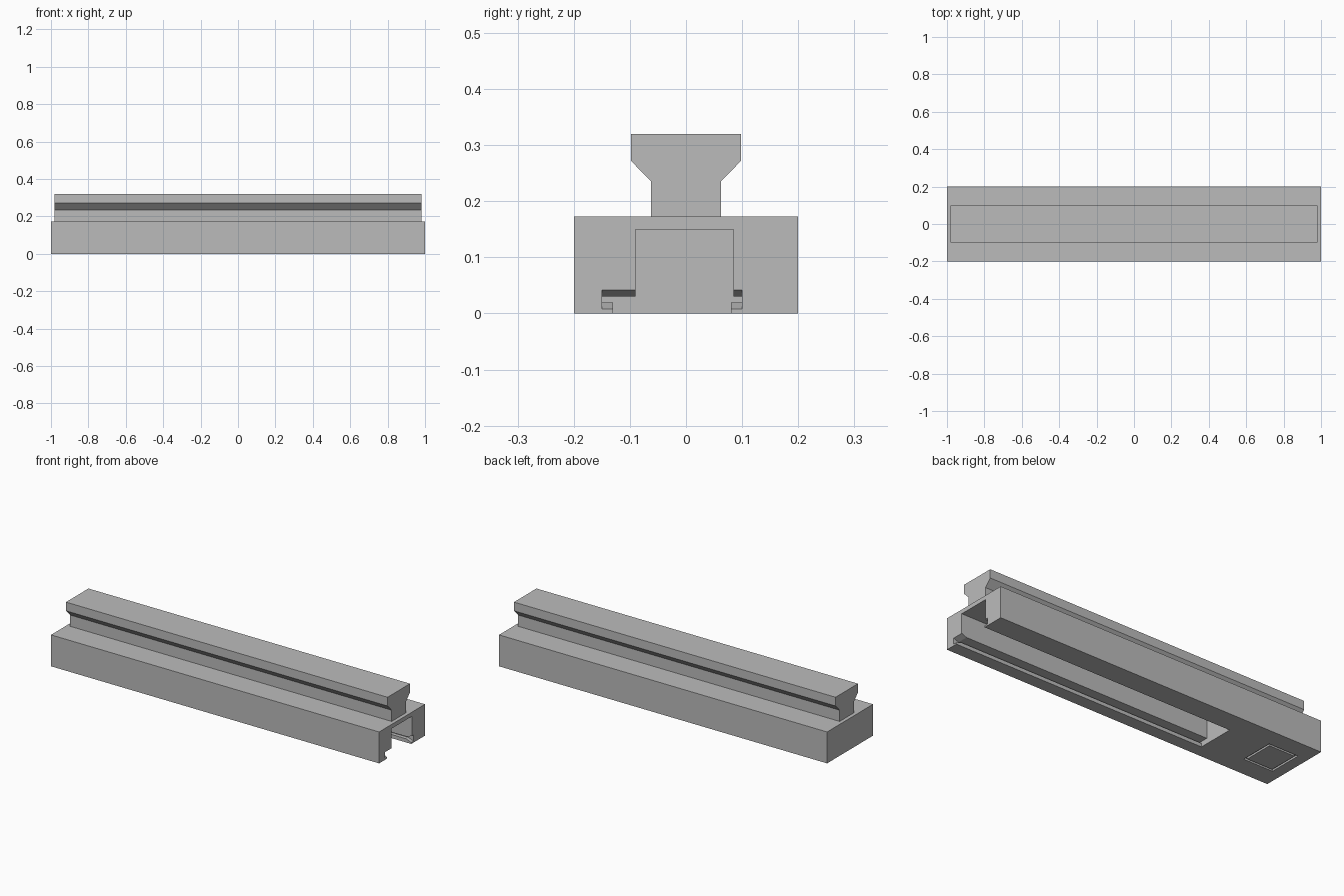
import bpy, bmesh

cube = bpy.data.objects.get("Cube")
if cube:
    bpy.data.objects.remove(cube, do_unlink=True)

grey = bpy.data.materials.new("plain_grey")
grey.use_nodes = True
COLOUR = (0.5, 0.5, 0.5, 1)
grey.diffuse_color = COLOUR
grey.node_tree.nodes["Principled BSDF"].inputs["Base Color"].default_value = COLOUR


def loft(name, sections):
    """Skin (x, [(y, z), ...]) sections along x and cap both ends."""
    bm = bmesh.new()
    rings = [[bm.verts.new((x, y, z)) for y, z in pts] for x, pts in sections]
    for a, b in zip(rings, rings[1:]):
        for i in range(len(a)):
            j = (i + 1) % len(a)
            bm.faces.new((a[i], a[j], b[j], b[i]))
    bm.faces.new(rings[0])
    bm.faces.new(rings[-1])
    bmesh.ops.recalc_face_normals(bm, faces=bm.faces[:])
    mesh = bpy.data.meshes.new(name)
    bm.to_mesh(mesh)
    bm.free()
    mesh.materials.append(grey)
    obj = bpy.data.objects.new(name, mesh)
    bpy.context.collection.objects.link(obj)
    return obj


def box(name, x0, x1, y0, y1, z0, z1):
    pts = [(y0, z0), (y1, z0), (y1, z1), (y0, z1)]
    return loft(name, [(x0, pts), (x1, pts)])


def cut(target, cutter):
    mod = target.modifiers.new("cut", 'BOOLEAN')
    mod.operation = 'DIFFERENCE'
    mod.solver = 'EXACT'
    mod.object = cutter
    bpy.context.view_layer.objects.active = target
    bpy.ops.object.modifier_apply(modifier=mod.name)
    bpy.data.objects.remove(cutter, do_unlink=True)


def channel(floor, ceiling):
    """Channel section: bottom opening, side slots, tall central cavity."""
    return [(-0.13, -0.02), (-0.13, floor), (-0.15, floor), (-0.15, ceiling),
            (-0.09, ceiling), (-0.09, 0.15), (0.085, 0.15), (0.085, ceiling),
            (0.10, ceiling), (0.10, floor), (0.08, floor), (0.08, -0.02)]


# Base block with a channel that flares at its open end
base = box("base_block", -1, 1, -0.2, 0.2, 0, 0.173)
mouth = channel(0.008, 0.042)
cut(base, loft("channel_cutter", [(-0.53, channel(0.02, 0.03)),
                                  (0.97, channel(0.02, 0.03)),
                                  (1.0, mouth), (1.05, mouth)]))

# Shallow square groove under the closed end
X0, X1, Y0, Y1, W, DEPTH = -0.94, -0.76, -0.09, 0.10, 0.012, 0.01
for x0, x1, y0, y1 in ((X0, X1, Y0, Y0 + W), (X0, X1, Y1 - W, Y1),
                       (X0, X0 + W, Y0, Y1), (X1 - W, X1, Y0, Y1)):
    cut(base, box("groove_cutter", x0, x1, y0, y1, -0.02, DEPTH))

# Flared rail on top
half = [(0.062, 0.173), (0.062, 0.235), (0.098, 0.272), (0.098, 0.32)]
section = half + [(-y, z) for y, z in reversed(half)]
loft("top_rail", [(-0.98, section), (0.98, section)])
